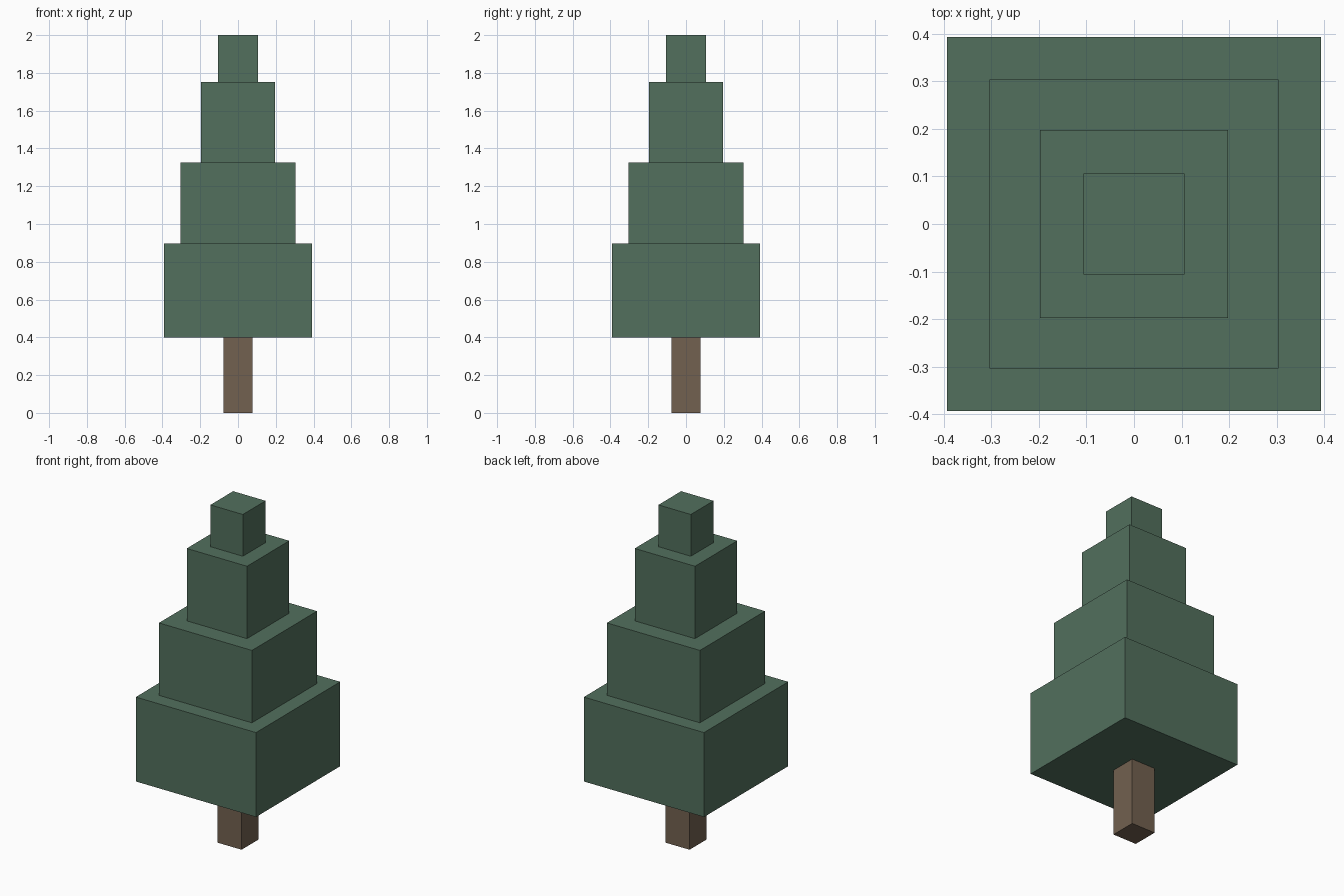
import bpy

if "Cube" in bpy.data.objects:
    bpy.data.objects.remove(bpy.data.objects["Cube"])


def material(name, color):
    mat = bpy.data.materials.new(name)
    mat.diffuse_color = (*color, 1.0)
    mat.use_nodes = True
    mat.node_tree.nodes["Principled BSDF"].inputs["Base Color"].default_value = mat.diffuse_color
    return mat


def block(name, half, bottom, top, mat):
    """Square block centred on the z axis."""
    bpy.ops.mesh.primitive_cube_add(size=1, location=(0, 0, (bottom + top) / 2))
    obj = bpy.context.object
    obj.name = name
    obj.scale = (2 * half, 2 * half, top - bottom)
    bpy.ops.object.transform_apply(location=False, rotation=False, scale=True)
    obj.data.materials.append(mat)
    return obj


bark = material("bark", (0.17, 0.12, 0.08))
foliage = material("foliage", (0.085, 0.16, 0.11))

# Trunk
block("trunk", 0.078, 0.0, 0.398, bark)

# Stacked foliage tiers, wide to narrow
half_widths = [0.393, 0.304, 0.197, 0.106]
levels = [0.398, 0.897, 1.325, 1.753, 2.0]
for i, half in enumerate(half_widths):
    block(f"foliage_tier_{i + 1}", half, levels[i], levels[i + 1], foliage)
